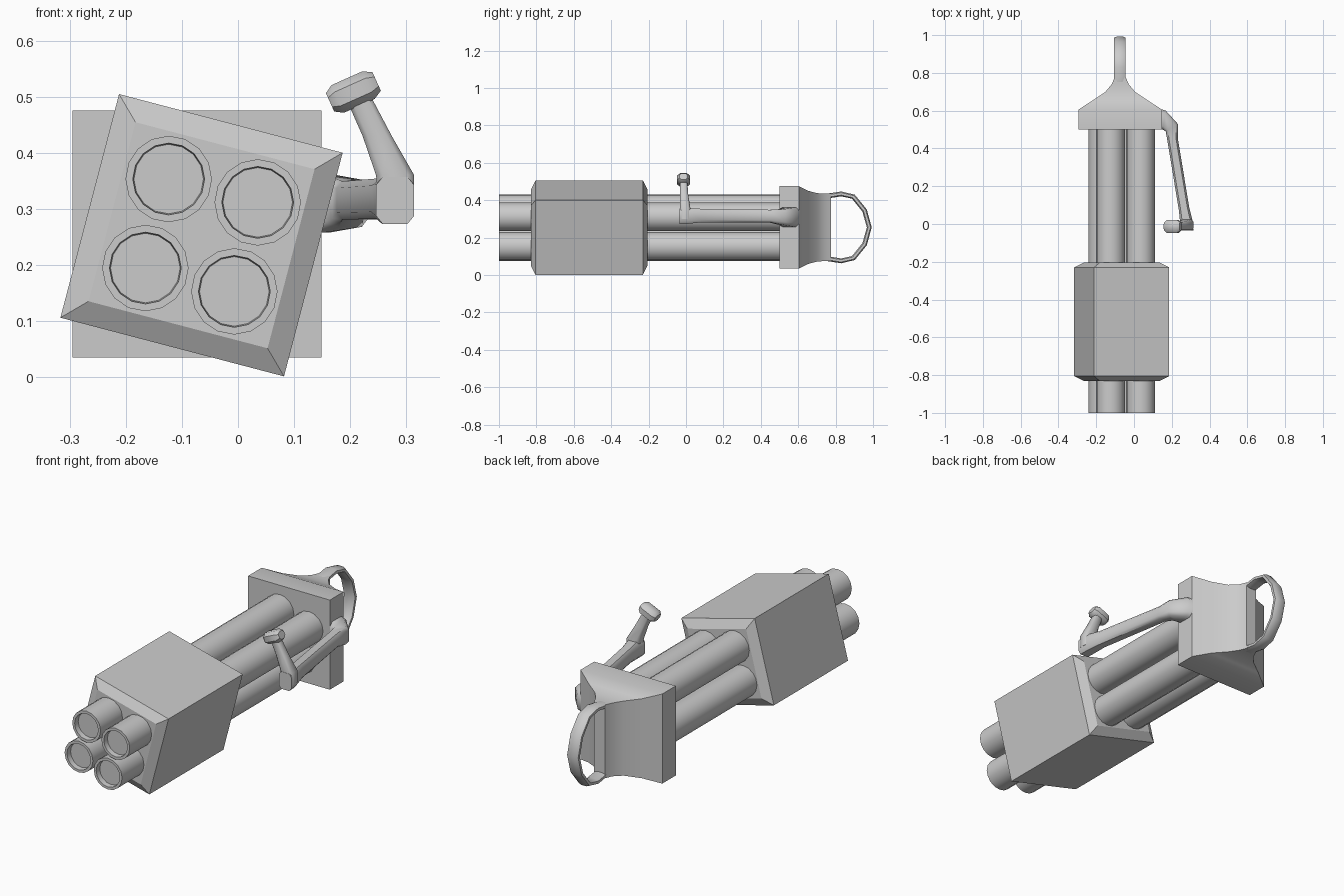
import bpy, bmesh, math
from mathutils import Vector, Matrix

cube = bpy.data.objects.get("Cube")
if cube:
    bpy.data.objects.remove(cube)

grey = bpy.data.materials.new("plain_grey")
grey.use_nodes = True
GREY = (0.6, 0.6, 0.6, 1)
grey.diffuse_color = GREY
grey.node_tree.nodes["Principled BSDF"].inputs["Base Color"].default_value = GREY

AXIS = Vector((-0.065, 0, 0.253))
TILT = Matrix.Rotation(math.radians(14.7), 4, 'Y')


def finish(name, bm, smooth=None):
    bmesh.ops.recalc_face_normals(bm, faces=bm.faces)
    mesh = bpy.data.meshes.new(name)
    bm.to_mesh(mesh)
    bm.free()
    mesh.materials.append(grey)
    obj = bpy.data.objects.new(name, mesh)
    bpy.context.collection.objects.link(obj)
    if smooth:
        bpy.ops.object.select_all(action='DESELECT')
        obj.select_set(True)
        bpy.context.view_layer.objects.active = obj
        bpy.ops.object.shade_smooth_by_angle(angle=math.radians(smooth))
    return obj


def loft(name, rings, smooth=None, closed=False):
    """Skin a list of point rings, capping the ends unless closed."""
    bm = bmesh.new()
    loops = [[bm.verts.new(p) for p in ring] for ring in rings]
    pairs = list(zip(loops, loops[1:]))
    if closed:
        pairs.append((loops[-1], loops[0]))
    else:
        bm.faces.new(loops[0])
        bm.faces.new(loops[-1])
    for a, b in pairs:
        n = len(a)
        for i in range(n):
            j = (i + 1) % n
            bm.faces.new((a[i], a[j], b[j], b[i]))
    return finish(name, bm, smooth)


def section(centre, u, v, corner=1.0):
    """Rectangle ring; corner below 1 chamfers it to eight points."""
    c, u, v = Vector(centre), Vector(u), Vector(v)
    k = corner
    if k == 1:
        pts = [(1, 1), (-1, 1), (-1, -1), (1, -1)]
    else:
        pts = [(1, k), (k, 1), (-k, 1), (-1, k), (-1, -k), (-k, -1), (k, -1), (1, -k)]
    return [c + u * a + v * b for a, b in pts]


def tilted_square(y, half):
    return [AXIS + TILT @ Vector((a * half, y, b * half))
            for a, b in ((1, 1), (-1, 1), (-1, -1), (1, -1))]


def circle(centre, y, r, sides=16):
    return [centre + Vector((r * math.cos(t), y, r * math.sin(t)))
            for t in (2 * math.pi * i / sides for i in range(sides))]


# Chamfered square block around the barrels
loft("barrel_block", [tilted_square(y, h) for y, h in
     ((-0.83, 0.165), (-0.805, 0.206), (-0.23, 0.206), (-0.205, 0.165))])

# Four barrels with shallow recessed muzzles
for side, sx in (("left", 1), ("right", -1)):
    for level, sz in (("upper", 1), ("lower", -1)):
        c = AXIS + TILT @ Vector((sx * 0.082, 0, sz * 0.082))
        loft(f"{level}_{side}_barrel", [circle(c, y, r) for y, r in
             ((-0.975, 0.062), (-1, 0.064), (-1, 0.077), (0.51, 0.077))], 40)

# Rear housing: square plate narrowing to an upright ridge
HX, HZ = -0.073, 0.255
loft("rear_housing", [section((HX, y, HZ), (hx, 0, 0), (0, 0, hz)) for y, hx, hz in
     ((0.5, 0.222, 0.22), (0.605, 0.222, 0.22), (0.655, 0.145, 0.195),
      (0.70, 0.078, 0.183), (0.74, 0.045, 0.18), (0.775, 0.03, 0.18))], 40)

# Rounded rear handle, one bent loop running up, round and down
path = [(0.74, 0.165), (0.83, 0.179), (0.895, 0.164), (0.955, 0.09), (0.98, 0)]
path += [(y, -z) for y, z in reversed(path[:-1])]
points = [Vector((HX - 0.002, y, HZ + z)) for y, z in path]
rings = []
for i, p in enumerate(points):
    t = points[min(i + 1, len(points) - 1)] - points[max(i - 1, 0)]
    normal = t.normalized().cross(Vector((1, 0, 0)))
    rings.append(section(p, (0.03, 0, 0), normal * 0.013, 0.5))
loft("rear_handle", rings, 50)

# Side arm running forward from the housing
loft("side_arm", [section(c, u, (0, 0, h), 0.65) for c, u, h in (
    ((0.12, 0.56, 0.31), (0, 0.055, 0), 0.053),
    ((0.16, 0.55, 0.31), (0.008, 0.05, 0), 0.052),
    ((0.20, 0.51, 0.31), (0.032, 0.02, 0), 0.042),
    ((0.204, 0.45, 0.315), (0.028, 0.004, 0), 0.034),
    ((0.265, 0.08, 0.318), (0.028, 0.004, 0), 0.036),
    ((0.278, 0.01, 0.317), (0.034, 0, 0), 0.043),
    ((0.28, -0.034, 0.315), (0.034, 0, 0), 0.042))], 50)

# Grip leaning up and inward from the end of the arm
loft("side_grip", [section(c, (w, 0, 0), (0, d, 0), 0.65) for c, w, d in (
    ((0.283, -0.005, 0.30), 0.031, 0.028),
    ((0.280, -0.005, 0.36), 0.034, 0.028),
    ((0.248, -0.01, 0.43), 0.026, 0.022),
    ((0.214, -0.013, 0.50), 0.023, 0.02))], 50)

# Chamfered knob on top of the grip
lean = Vector((math.cos(0.42), 0, math.sin(0.42)))
up = Vector((-lean.z, 0, lean.x))
knob = Vector((0.207, -0.013, 0.509))
loft("grip_knob", [section(knob + lean * s, (0, d, 0), up * h, 0.5) for s, d, h in
     ((-0.047, 0.022, 0.018), (-0.032, 0.034, 0.027),
      (0.028, 0.034, 0.027), (0.044, 0.022, 0.018))], 40)
